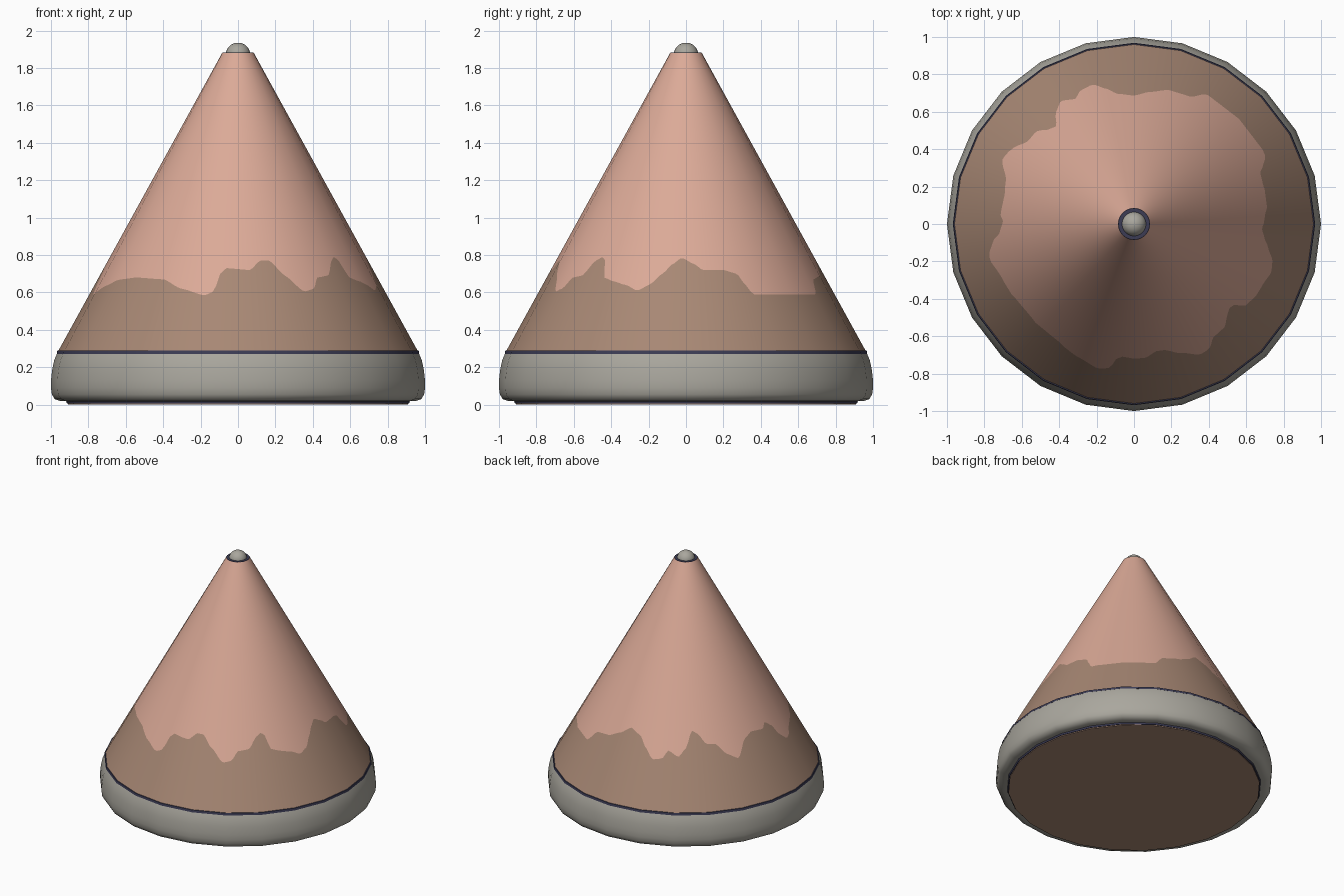
import bpy, bmesh, math
from mathutils import Vector

if "Cube" in bpy.data.objects:
    bpy.data.objects.remove(bpy.data.objects["Cube"])

SIDES = 24


def material(name, rgb):
    m = bpy.data.materials.new(name)
    m.diffuse_color = (*rgb, 1.0)
    m.use_nodes = True
    m.node_tree.nodes["Principled BSDF"].inputs["Base Color"].default_value = m.diffuse_color
    return m


PINK = material("pink", (0.71, 0.40, 0.31))
BROWN = material("brown", (0.39, 0.245, 0.175))
GREY = material("warm_grey", (0.40, 0.385, 0.34))
NAVY = material("dark_navy", (0.045, 0.045, 0.09))


def lathe(name, profile, mat, cap_bottom=False, cap_top=False):
    """Revolve (radius, z) points, listed from bottom to top, around z."""
    bm = bmesh.new()
    rings = []
    for r, z in profile:
        rings.append([bm.verts.new((r * math.cos(2 * math.pi * i / SIDES),
                                    r * math.sin(2 * math.pi * i / SIDES), z))
                      for i in range(SIDES)])
    for a, b in zip(rings, rings[1:]):
        for i in range(SIDES):
            k = (i + 1) % SIDES
            bm.faces.new((a[i], a[k], b[k], b[i]))
    if cap_bottom:
        bm.faces.new(rings[0][::-1])
    if cap_top:
        bm.faces.new(rings[-1])
    me = bpy.data.meshes.new(name)
    bm.to_mesh(me)
    bm.free()
    me.materials.append(mat)
    ob = bpy.data.objects.new(name, me)
    bpy.context.collection.objects.link(ob)
    bpy.ops.object.select_all(action='DESELECT')
    ob.select_set(True)
    bpy.context.view_layer.objects.active = ob
    bpy.ops.object.shade_smooth_by_angle(angle=math.radians(40))
    return ob


# Base: brown underside, navy seam, rounded grey rim, navy upper seam
lathe("bottom_plate", [(0.91, 0.0), (0.91, 0.012)], BROWN, cap_bottom=True)
lathe("lower_seam", [(0.905, 0.006), (0.915, 0.006), (0.92, 0.022), (0.90, 0.024)], NAVY)
lathe("base_rim", [(0.905, 0.018), (0.95, 0.019), (0.98, 0.03), (0.995, 0.055),
                   (1.0, 0.09), (1.0, 0.13), (0.993, 0.19), (0.982, 0.24),
                   (0.967, 0.275), (0.93, 0.276)], GREY)
lathe("upper_seam", [(0.955, 0.271), (0.969, 0.272), (0.966, 0.289), (0.95, 0.29)], NAVY)

# Wavy paint line: angle in degrees, height
WAVE = [(4, .75), (7, .72), (16, .72), (22, .70), (24.7, .64), (27, .59), (49, .59),
        (61, .59), (66, .67), (76, .69), (83, .73), (90, .785), (97, .75), (102, .68),
        (107, .615), (112, .625), (115, .68), (121, .645), (125, .70), (128.5, .81),
        (132, .79), (137, .72), (142, .715), (148, .64), (154, .60), (161, .71),
        (166, .74), (176, .725), (179, .76), (184, .715), (187, .64), (192, .585),
        (202, .635), (213, .67), (223, .68), (238, .67), (247, .62), (257, .585),
        (260.5, .605), (262.5, .70), (265, .73), (275, .72), (280, .77), (284, .77),
        (290, .69), (297, .605), (301.5, .62), (305, .68), (311, .69), (316, .77),
        (319, .79), (321.3, .77), (323.5, .68), (329, .66), (335, .64), (340.5, .61),
        (345, .64), (350, .70), (354, .75), (358, .785)]


def wave_height(deg):
    pts = [(WAVE[-1][0] - 360, WAVE[-1][1])] + WAVE + [(WAVE[0][0] + 360, WAVE[0][1])]
    for (a, za), (b, zb) in zip(pts, pts[1:]):
        if a <= deg <= b:
            t = (deg - a) / (b - a)
            s = 0.5 * t + 0.5 * t * t * (3 - 2 * t)
            return za + (zb - za) * s
    return 0.68


# Cone body: 24 flat sides cut along the paint line, brown below and pink above
Z0, Z1, R0, R1 = 0.28, 1.88, 0.965, 0.085
SUB = 12
COLS = SIDES * SUB
bm = bmesh.new()
columns = []
for c in range(COLS):
    side, step = divmod(c, SUB)
    a0 = 2 * math.pi * side / SIDES
    a1 = 2 * math.pi * (side + 1) / SIDES
    p = Vector((math.cos(a0), math.sin(a0))).lerp(
        Vector((math.cos(a1), math.sin(a1))), step / SUB)
    deg = math.degrees(math.atan2(p.y, p.x)) % 360
    col = []
    for z in (Z0, wave_height(deg), Z1):
        r = R0 + (R1 - R0) * (z - Z0) / (Z1 - Z0)
        col.append(bm.verts.new((p.x * r, p.y * r, z)))
    columns.append(col)
for c in range(COLS):
    a, b = columns[c], columns[(c + 1) % COLS]
    for j in range(2):
        f = bm.faces.new((a[j], b[j], b[j + 1], a[j + 1]))
        f.material_index = j
        f.smooth = True
me = bpy.data.meshes.new("cone_body")
bm.to_mesh(me)
bm.free()
me.materials.append(BROWN)
me.materials.append(PINK)
# Round normals so the sides shade softly
slope = (R0 - R1) / (Z1 - Z0)
me.normals_split_custom_set_from_vertices(
    [Vector((*v.co.xy.normalized(), slope)).normalized() for v in me.vertices])
cone = bpy.data.objects.new("cone_body", me)
bpy.context.collection.objects.link(cone)

# Tip: navy collar and small grey dome
lathe("tip_collar", [(0.0855, 1.872), (0.084, 1.882)], NAVY, cap_top=True)
dome = [(0.065 * math.cos(t * math.pi / 16), 1.873 + 0.062 * math.sin(t * math.pi / 16))
        for t in range(8)]
lathe("tip_dome", dome + [(0.004, 1.935)], GREY, cap_top=True)
